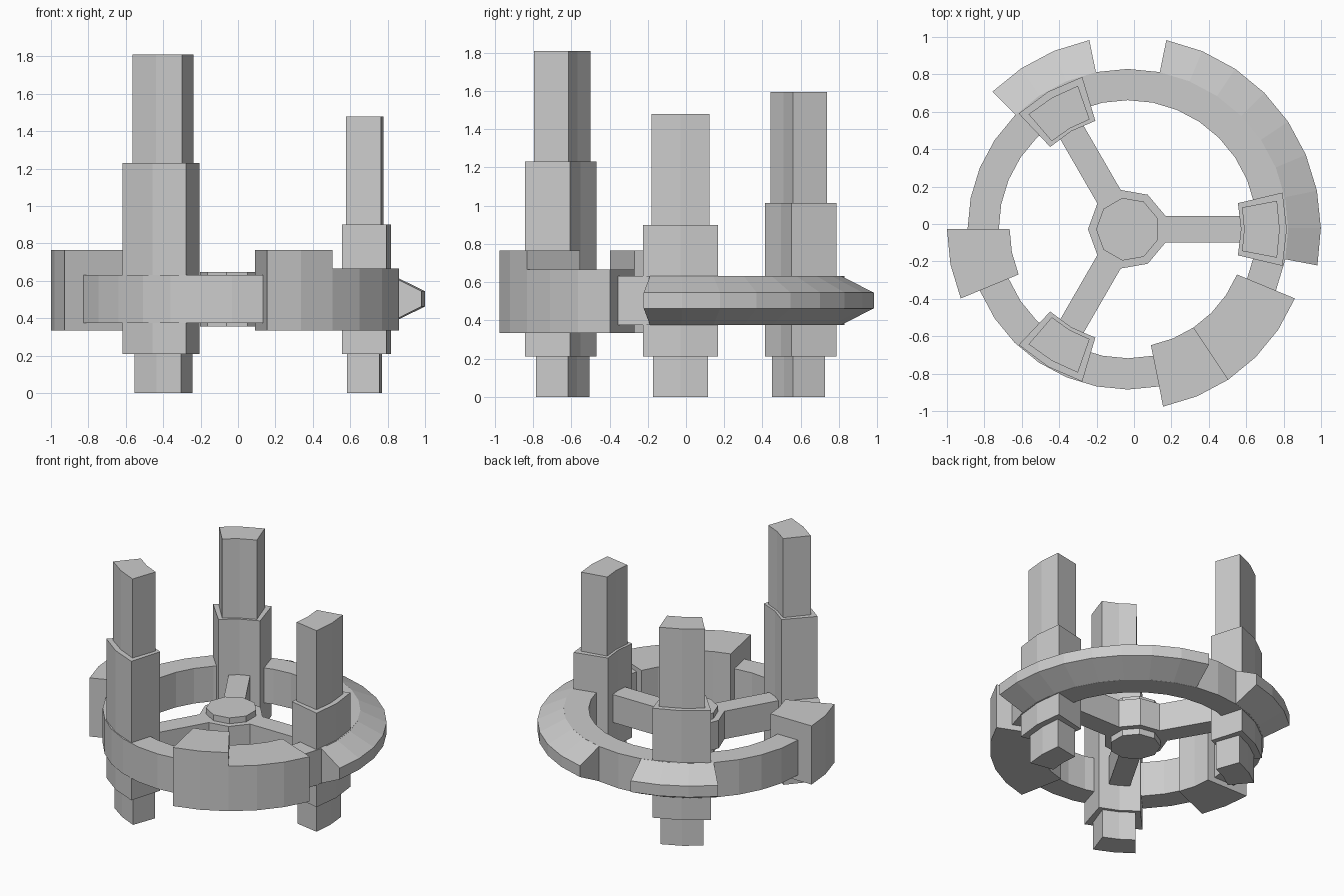
import bpy, bmesh
from math import sin, cos, radians, pi

if "Cube" in bpy.data.objects:
    bpy.data.objects.remove(bpy.data.objects["Cube"])

CX, CY = -0.033, -0.028      # axis of the ring
STEP = 11.25                 # ring facet angle (32 sides)


def finish(bm, name):
    bmesh.ops.recalc_face_normals(bm, faces=bm.faces)
    mesh = bpy.data.meshes.new(name)
    bm.to_mesh(mesh)
    bm.free()
    ob = bpy.data.objects.new(name, mesh)
    ob.location = (CX, CY, 0)
    bpy.context.collection.objects.link(ob)
    return ob


def sweep(name, profile, a0, a1, steps):
    """Revolve an (r, z) profile from angle a0 to a1; full turns are closed."""
    bm = bmesh.new()
    full = abs(a1 - a0) >= 360
    rows = []
    for i in range(steps if full else steps + 1):
        a = radians(a0 + (a1 - a0) * i / steps)
        rows.append([bm.verts.new((r * cos(a), r * sin(a), z)) for r, z in profile])
    n = len(profile)
    for i in range(steps):
        p, q = rows[i], rows[(i + 1) % len(rows)]
        for j in range(n):
            k = (j + 1) % n
            bm.faces.new((p[j], p[k], q[k], q[j]))
    if not full:
        bm.faces.new(rows[0])
        bm.faces.new(rows[-1])
    return finish(bm, name)


def box_profile(r0, r1, z0, z1):
    return [(r0, z0), (r1, z0), (r1, z1), (r0, z1)]


def prism(name, points, z0, z1):
    bm = bmesh.new()
    low = [bm.verts.new((x, y, z0)) for x, y in points]
    high = [bm.verts.new((x, y, z1)) for x, y in points]
    n = len(points)
    for i in range(n):
        j = (i + 1) % n
        bm.faces.new((low[i], low[j], high[j], high[i]))
    bm.faces.new(low)
    bm.faces.new(high)
    return finish(bm, name)


def polygon(r, n, start):
    return [(r * cos(start + 2 * pi * i / n), r * sin(start + 2 * pi * i / n)) for i in range(n)]


# Main ring
sweep("ring", box_profile(0.69, 0.857, 0.375, 0.632), 0, 360, 32)

# Raised blocks on the ring
for name, a0, n, top in (("left_block", 180, 2, 0.765),
                         ("front_tall_block", -78.75, 2, 0.765),
                         ("front_low_block", -56.25, 3, 0.665)):
    sweep(name, box_profile(0.632, 0.967, 0.335, top), a0, a0 + n * STEP, n)

# Tapered outer flanges
flange = [(0.80, 0.375), (0.855, 0.375), (1.032, 0.463),
          (1.032, 0.545), (0.855, 0.632), (0.80, 0.632)]
sweep("right_flange", flange, -10.8, 78.5, 8)
sweep("back_left_flange", flange, 101.5, 134.5, 3)

# Three stepped pillars with spokes to the hub
for side, ang, mid, top in (("right", 0, 0.90, 1.48),
                            ("back", 120, 1.013, 1.595),
                            ("front", 240, 1.23, 1.81)):
    sweep(side + "_pillar_foot", box_profile(0.625, 0.803, 0, 0.21), ang - 10.3, ang + 10.3, 2)
    sweep(side + "_pillar_body", box_profile(0.605, 0.85, 0.21, mid), ang - 13.33, ang + 13.33, 2)
    sweep(side + "_pillar_top", box_profile(0.622, 0.812, mid, top), ang - 10.8, ang + 10.8, 2)
    spoke = prism(side + "_spoke", [(0.1, -0.072), (0.64, -0.072), (0.64, 0.072), (0.1, 0.072)],
                  0.40, 0.605)
    spoke.rotation_euler.z = radians(ang)

# Nine-sided hub and its cap, which shows above and below
prism("hub", polygon(0.213, 9, pi), 0.40, 0.605)
prism("hub_cap", polygon(0.17, 9, pi), 0.355, 0.648)
